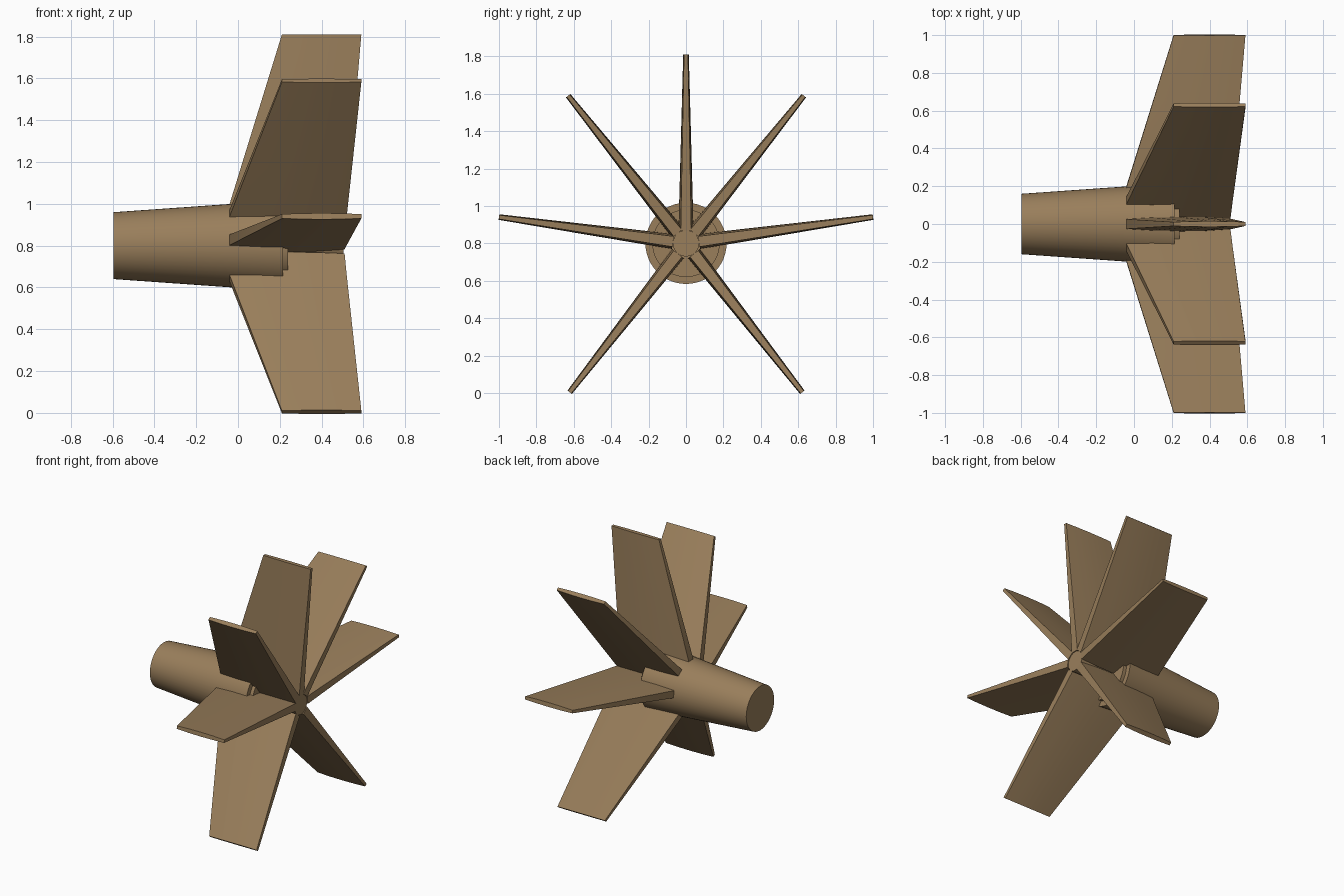
import bpy, bmesh, math
from mathutils import Matrix

if "Cube" in bpy.data.objects:
    bpy.data.objects.remove(bpy.data.objects["Cube"])

AXIS_Z = 0.8

mat = bpy.data.materials.new("tan_metal")
mat.use_nodes = True
tan = (0.32, 0.21, 0.105, 1)
mat.diffuse_color = tan
mat.node_tree.nodes["Principled BSDF"].inputs["Base Color"].default_value = tan


def finish(name, bm, angle):
    bmesh.ops.recalc_face_normals(bm, faces=bm.faces)
    mesh = bpy.data.meshes.new(name)
    bm.to_mesh(mesh)
    bm.free()
    mesh.materials.append(mat)
    obj = bpy.data.objects.new(name, mesh)
    bpy.context.collection.objects.link(obj)
    bpy.ops.object.select_all(action='DESELECT')
    obj.select_set(True)
    bpy.context.view_layer.objects.active = obj
    bpy.ops.object.shade_smooth_by_angle(angle=math.radians(angle))
    obj.location.z = AXIS_Z
    return obj


def drum(name, x0, x1, r0, r1):
    """Capped cone section lying along x."""
    bm = bmesh.new()
    place = Matrix.Translation(((x0 + x1) / 2, 0, 0)) @ Matrix.Rotation(math.pi / 2, 4, 'Y')
    bmesh.ops.create_cone(bm, cap_ends=True, segments=48, radius1=r0, radius2=r1,
                          depth=x1 - x0, matrix=place)
    return finish(name, bm, 40)


def fin(name, angle):
    """Tapered blade with a slightly swollen section, turned about the x axis."""
    # radius, leading x, trailing x, half thickness
    stations = [(0.07, -0.04, 0.51, 0.04), (0.2, -0.04, 0.52, 0.037),
                (1.01, 0.21, 0.59, 0.015)]
    swell = [(0, 0.7), (0.25, 0.93), (0.5, 1), (0.75, 0.93), (1, 0.7)]
    bm = bmesh.new()
    rings = []
    for r, lead, trail, half in stations:
        chord = [(lead + (trail - lead) * f, half * s) for f, s in swell]
        outline = chord + [(x, -y) for x, y in reversed(chord)]
        rings.append([bm.verts.new((x, y, r)) for x, y in outline])
    n = len(rings[0])
    for a, b in zip(rings, rings[1:]):
        for i in range(n):
            j = (i + 1) % n
            bm.faces.new((a[i], a[j], b[j], b[i]))
    bm.faces.new(rings[0])
    bm.faces.new(rings[-1])
    obj = finish(name, bm, 40)
    obj.rotation_euler.x = angle


# Body, rear collar and the thin core the fins grow from
drum("body", -0.595, 0.215, 0.16, 0.217)
drum("collar", 0.2, 0.24, 0.18, 0.18)
drum("core", 0.2, 0.505, 0.07, 0.07)

# One upright fin and three mirrored pairs
fin("top_fin", 0)
for label, degrees in (("upper", 38.6), ("side", 82), ("lower", 142)):
    fin(label + "_front_fin", math.radians(degrees))
    fin(label + "_back_fin", math.radians(-degrees))
